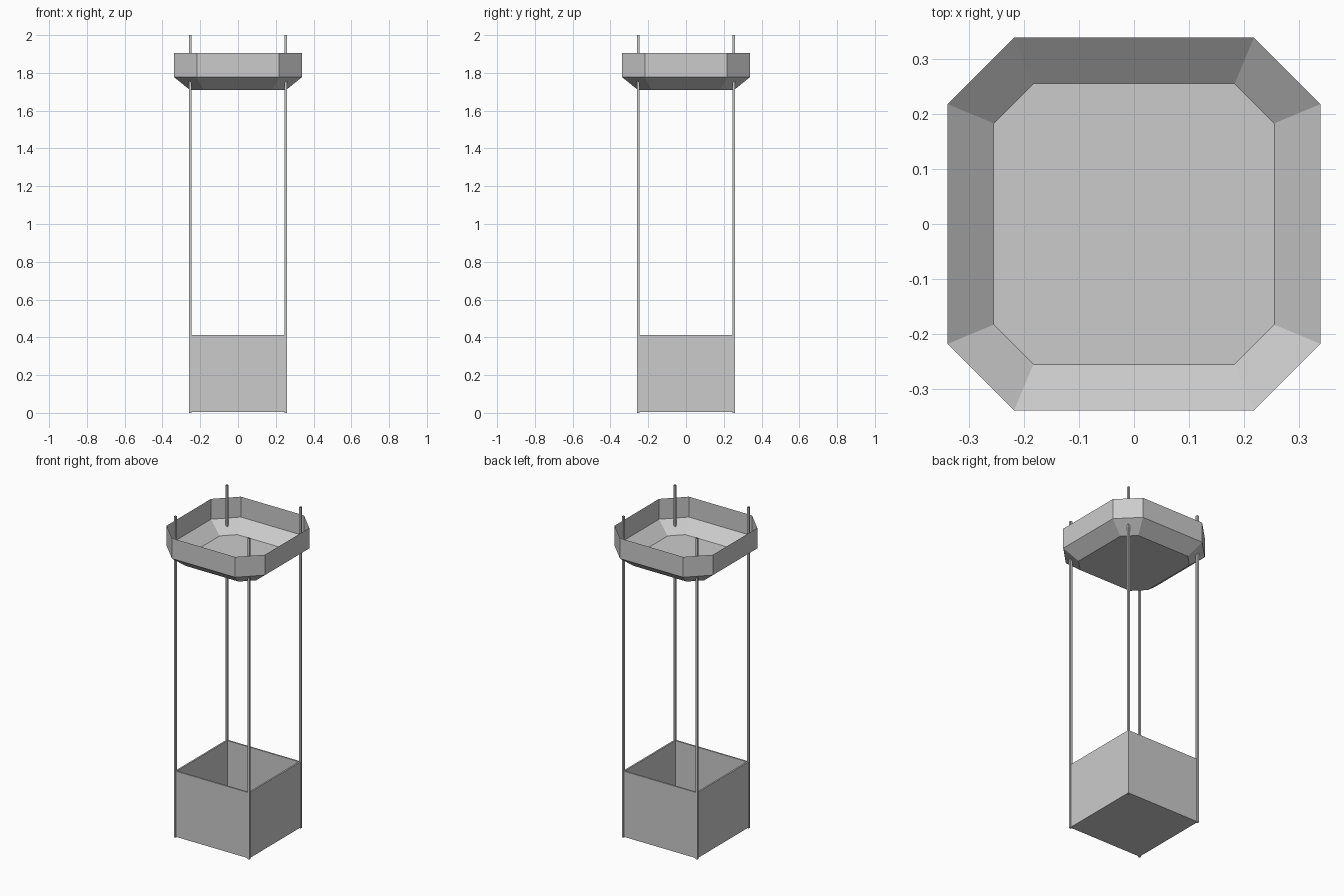
import bpy, bmesh

if "Cube" in bpy.data.objects:
    bpy.data.objects.remove(bpy.data.objects["Cube"])


def make_object(name, bm):
    bmesh.ops.recalc_face_normals(bm, faces=bm.faces)
    mesh = bpy.data.meshes.new(name)
    bm.to_mesh(mesh)
    bm.free()
    obj = bpy.data.objects.new(name, mesh)
    bpy.context.collection.objects.link(obj)
    return obj


def loft(name, rings, close_first=False):
    """Flat-sided shell through closed rings of points, open at the end."""
    bm = bmesh.new()
    loops = [[bm.verts.new(p) for p in ring] for ring in rings]
    for a, b in zip(loops, loops[1:]):
        n = len(a)
        for i in range(n):
            j = (i + 1) % n
            bm.faces.new((a[i], a[j], b[j], b[i]))
    if close_first:
        bm.faces.new(loops[0])
    return make_object(name, bm)


def square(r, z, cx=0, cy=0):
    return [(cx + sx * r, cy + sy * r, z)
            for sx, sy in ((-1, -1), (1, -1), (1, 1), (-1, 1))]


def octagon(r, c, z):
    return [(x, y, z) for x, y in ((r, -c), (r, c), (c, r), (-c, r),
                                   (-r, c), (-r, -c), (-c, -r), (c, -r))]


# Open-topped base box with thin walls
base = loft("base_box", [square(0.256, 0.004), square(0.256, 0.413),
                         square(0.246, 0.413), square(0.246, 0.008)], True)

# Floor inside the box
bm = bmesh.new()
bm.faces.new([bm.verts.new(p) for p in square(0.246, 0.008)])
make_object("box_floor", bm)

# Octagonal tray: flat bottom, sloping band, upright thin rim
loft("top_tray", [octagon(0.255, 0.183, 1.71), octagon(0.339, 0.218, 1.778),
                  octagon(0.339, 0.218, 1.905)], True)

# Four thin open square tubes at the corners
for side_x, x in (("left", -0.254), ("right", 0.254)):
    for side_y, y in (("front", -0.254), ("back", 0.254)):
        loft(f"{side_y}_{side_x}_pole",
             [square(0.0065, 0, x, y), square(0.0065, 2, x, y)])
